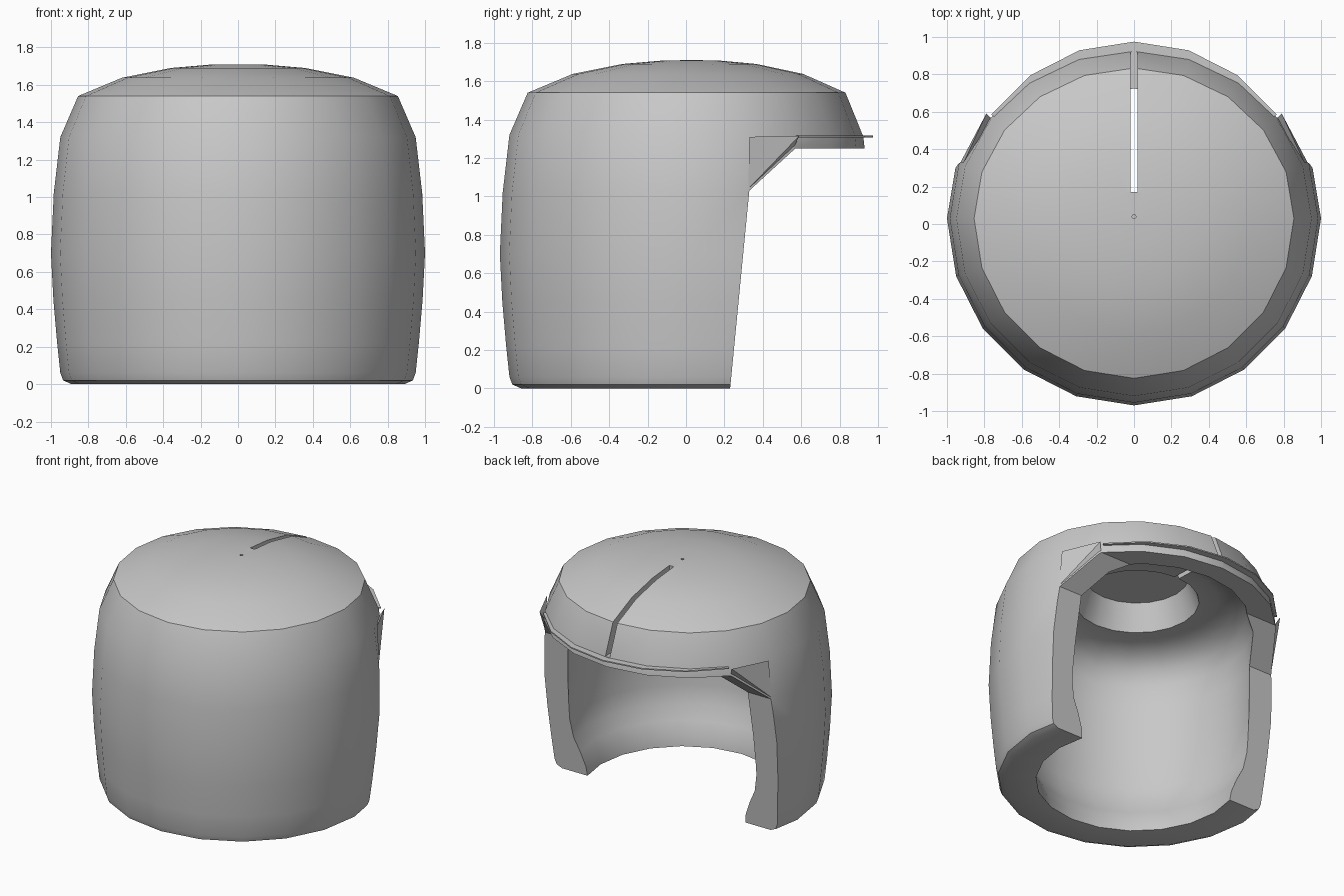
import bpy, bmesh, math

cube = bpy.data.objects.get("Cube")
if cube:
    bpy.data.objects.remove(cube, do_unlink=True)

SIDES = 20
CENTRE_Y = 0.03
BACK_SQUASH = 0.94

grey = bpy.data.materials.new("plain_grey")
grey.use_nodes = True
colour = (0.58, 0.58, 0.58, 1)
grey.diffuse_color = colour
grey.node_tree.nodes["Principled BSDF"].inputs["Base Color"].default_value = colour


def make_object(name, bm):
    bmesh.ops.recalc_face_normals(bm, faces=bm.faces)
    mesh = bpy.data.meshes.new(name)
    bm.to_mesh(mesh)
    bm.free()
    mesh.materials.append(grey)
    obj = bpy.data.objects.new(name, mesh)
    bpy.context.collection.objects.link(obj)
    return obj


def ring_point(radius, step, squash=1.0):
    a = 2 * math.pi * step / SIDES
    x, y = radius * math.cos(a), radius * math.sin(a)
    return x, CENTRE_Y + (y * squash if y > 0 else y)


def lathe(bm, profile, squash=1.0):
    """Revolve a profile that ends on the axis; return the first ring."""
    rings = [[bm.verts.new((*ring_point(r, i, squash), z)) for i in range(SIDES)]
             for r, z in profile[:-1]]
    tip = bm.verts.new((0, CENTRE_Y, profile[-1][1]))
    for i in range(SIDES):
        j = (i + 1) % SIDES
        for a, b in zip(rings, rings[1:]):
            bm.faces.new((a[i], a[j], b[j], b[i]))
        bm.faces.new((rings[-1][i], rings[-1][j], tip))
    return rings[0]


def prism(name, outline, half_width):
    """Extrude a y-z outline across x."""
    bm = bmesh.new()
    face = bm.faces.new([bm.verts.new((-half_width, y, z)) for y, z in outline])
    new = bmesh.ops.extrude_face_region(bm, geom=[face])["geom"]
    moved = [v for v in new if isinstance(v, bmesh.types.BMVert)]
    bmesh.ops.translate(bm, verts=moved, vec=(2 * half_width, 0, 0))
    return make_object(name, bm)


def cut(target, cutter):
    cutter.hide_render = True
    mod = target.modifiers.new("cut", "BOOLEAN")
    mod.operation = "DIFFERENCE"
    mod.solver = "EXACT"
    mod.object = cutter
    bpy.context.view_layer.objects.active = target
    bpy.ops.object.modifier_apply(modifier=mod.name)
    bpy.data.objects.remove(cutter, do_unlink=True)


def smooth(obj):
    bpy.ops.object.select_all(action="DESELECT")
    obj.select_set(True)
    bpy.context.view_layer.objects.active = obj
    bpy.ops.object.shade_smooth_by_angle(angle=math.radians(34))


# Hollow shell: outer barrel with domed top, inner cavity with ceiling recess
outer = [(0.89, 0), (0.935, 0.02), (0.95, 0.06), (0.967, 0.22), (0.987, 0.45),
         (1.0, 0.7), (0.985, 1.02), (0.95, 1.32), (0.855, 1.54),
         (0.62, 1.638), (0.36, 1.69), (0.15, 1.708), (0, 1.71)]
inner = [(0.68, 0), (0.69, 0.07), (0.73, 0.17), (0.78, 0.27), (0.805, 0.4),
         (0.81, 0.7), (0.805, 1.02), (0.785, 1.18), (0.74, 1.28), (0.66, 1.35),
         (0.55, 1.385), (0.42, 1.39), (0.35, 1.58), (0, 1.58)]
bm = bmesh.new()
outer_rim = lathe(bm, outer, BACK_SQUASH)
inner_rim = lathe(bm, inner)
for i in range(SIDES):
    j = (i + 1) % SIDES
    bm.faces.new((outer_rim[i], outer_rim[j], inner_rim[j], inner_rim[i]))
shell = make_object("shell", bm)

# Back opening below the overhanging lip
cut(shell, prism("opening_cutter", [(0.23, -0.1), (0.23, 0), (0.33, 1.03),
                                    (0.57, 1.25), (1.3, 1.25), (1.3, -0.1)], 1.3))

# Narrow slot from the dome down the back lip
cut(shell, prism("slot_cutter", [(0.17, 1.32), (1.2, 1.32), (1.2, 1.9), (0.17, 1.9)], 0.018))

# Pin mark in the middle of the dome
bm = bmesh.new()
bmesh.ops.create_cone(bm, cap_ends=True, segments=8, radius1=0.011, radius2=0.011, depth=0.1)
bmesh.ops.translate(bm, verts=bm.verts, vec=(0, 0.04, 1.72))
cut(shell, make_object("pin_cutter", bm))
smooth(shell)

# Thin flange around the lower edge of the back lip
bm = bmesh.new()
rows = []
for step in range(2, 9):
    rows.append([bm.verts.new((*ring_point(r, step), z))
                 for r, z in ((0.83, 1.307), (0.945, 1.307), (0.945, 1.316), (0.83, 1.316))])
for a, b in zip(rows, rows[1:]):
    for k in range(4):
        m = (k + 1) % 4
        bm.faces.new((a[k], a[m], b[m], b[k]))
bm.faces.new(rows[0])
bm.faces.new(rows[-1])
smooth(make_object("lip_flange", bm))

# Small webs joining the flange ends to the side walls
for name, side in (("left_web", 1), ("right_web", -1)):
    bm = bmesh.new()
    corners = [bm.verts.new((side * x, y, z)) for x, y, z in
               ((0.93, 0.325, 1.04), (0.79, 0.59, 1.315), (0.91, 0.33, 1.31), (0.76, 0.56, 1.25))]
    for skip in corners:
        bm.faces.new([v for v in corners if v is not skip])
    make_object(name, bm)
